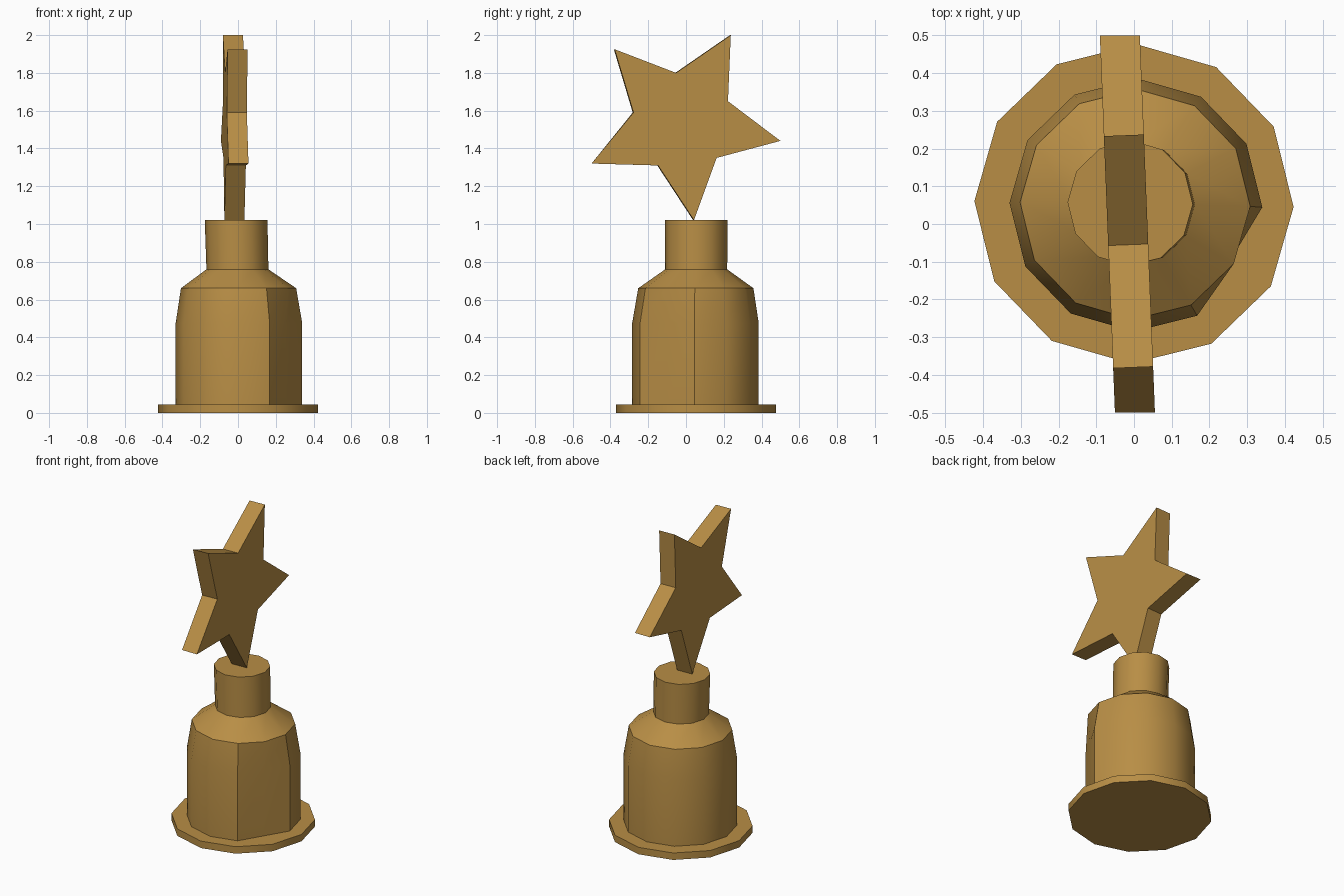
import bpy, bmesh
from math import cos, sin, radians

if "Cube" in bpy.data.objects:
    bpy.data.objects.remove(bpy.data.objects["Cube"])

SIDES = 12
TURN = radians(-1)

gold = bpy.data.materials.new("bronze_gold")
gold.diffuse_color = (0.48, 0.27, 0.06, 1)
gold.use_nodes = True
gold.node_tree.nodes["Principled BSDF"].inputs["Base Color"].default_value = gold.diffuse_color


def finish(name, bm, smooth=False):
    bmesh.ops.recalc_face_normals(bm, faces=bm.faces)
    mesh = bpy.data.meshes.new(name)
    bm.to_mesh(mesh)
    bm.free()
    mesh.materials.append(gold)
    ob = bpy.data.objects.new(name, mesh)
    bpy.context.collection.objects.link(ob)
    if smooth:
        bpy.ops.object.select_all(action='DESELECT')
        ob.select_set(True)
        bpy.context.view_layer.objects.active = ob
        bpy.ops.object.shade_smooth_by_angle(angle=radians(35))
    return ob


def loft(name, rings, flat_rings=0):
    """Stack of 12-sided rings (cx, cy, z, radius); the first flat_rings
    rings have one corner cut off, leaving a wide flat panel."""
    bm = bmesh.new()
    loops = []
    for k, (cx, cy, z, r) in enumerate(rings):
        loop = []
        for i in range(SIDES):
            a = TURN + 2 * cos(0) * 3.14159265 * i / SIDES
            rr = r * cos(radians(30)) if i == SIDES - 1 and k < flat_rings else r
            loop.append(bm.verts.new((cx + rr * cos(a), cy + rr * sin(a), z)))
        loops.append(loop)
    for lo, hi in zip(loops, loops[1:]):
        for i in range(SIDES):
            j = (i + 1) % SIDES
            bm.faces.new((lo[i], lo[j], hi[j], hi[i]))
    bm.faces.new(loops[0][::-1])
    bm.faces.new(loops[-1])
    return finish(name, bm, smooth=True)


# base plate
loft("base_plate", [(0, 0.053, 0, 0.423), (0, 0.053, 0.045, 0.423)])

# pedestal: body, shoulder and neck in one stack
loft("pedestal", [
    (0.005, 0.05, 0.045, 0.335),
    (0.005, 0.05, 0.475, 0.335),
    (0.003, 0.052, 0.66, 0.305),
    (-0.003, 0.054, 0.76, 0.164),
    (-0.010, 0.055, 1.02, 0.166),
], flat_rings=2)

# star: tilted outline in the YZ plane, extruded along x and slightly turned
outline = [(0.235, 2.0), (0.22, 1.65), (0.5, 1.44), (0.16, 1.35), (0.04, 1.02),
           (-0.15, 1.31), (-0.5, 1.32), (-0.28, 1.59), (-0.38, 1.925), (-0.055, 1.80)]
bm = bmesh.new()
sides = [[bm.verts.new((-0.0175 - 0.04 * y + dx, y + 0.04 * dx * (abs(y) < 0.49), z))
          for y, z in outline] for dx in (-0.053, 0.053)]
for s in sides:
    bm.faces.new(s)
for i in range(len(outline)):
    j = (i + 1) % len(outline)
    bm.faces.new((sides[0][i], sides[0][j], sides[1][j], sides[1][i]))
finish("star", bm)
